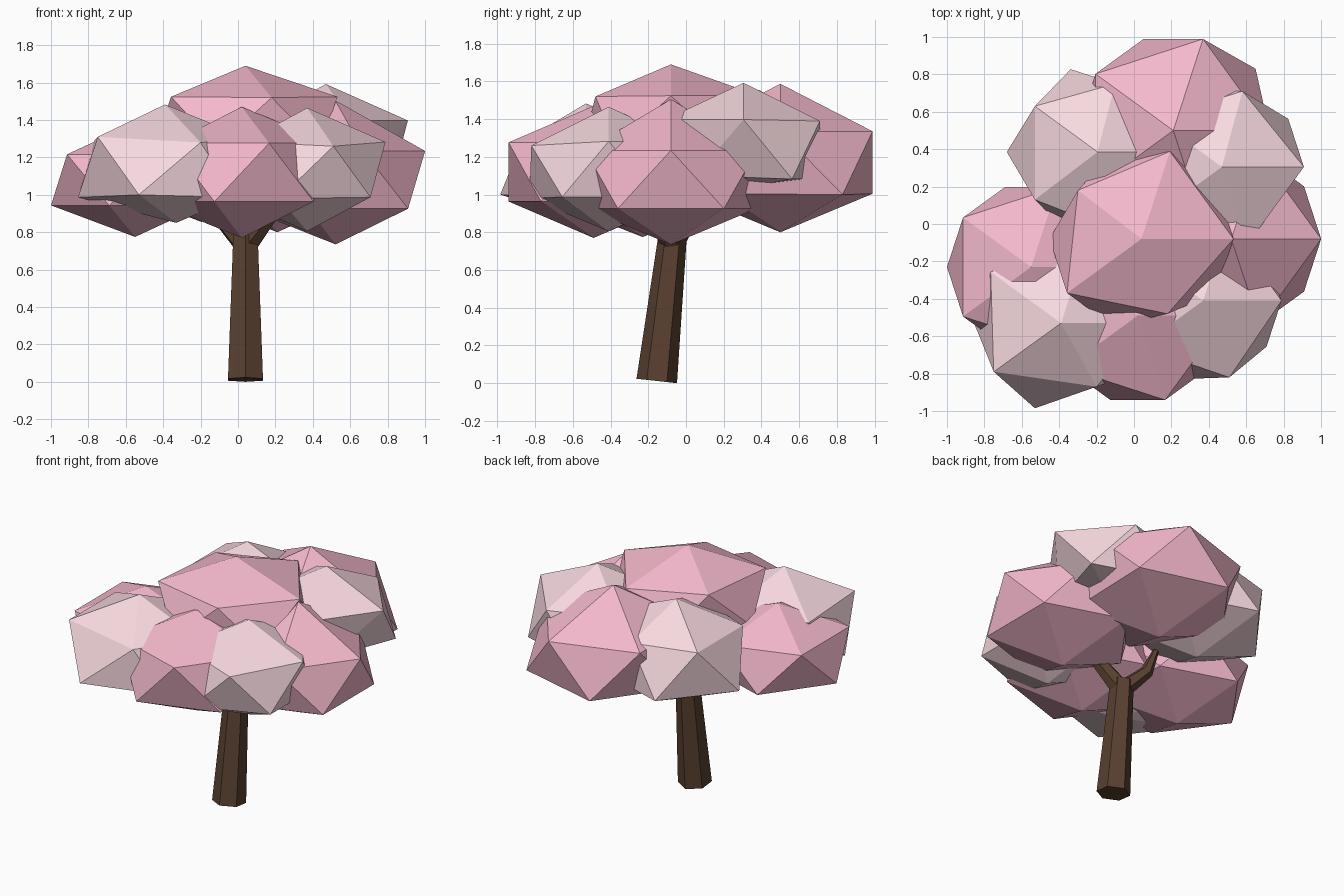
import bpy, bmesh, math
from mathutils import Matrix, Vector

if "Cube" in bpy.data.objects:
    bpy.data.objects.remove(bpy.data.objects["Cube"])


def material(name, color):
    m = bpy.data.materials.new(name)
    m.diffuse_color = (*color, 1)
    m.use_nodes = True
    m.node_tree.nodes["Principled BSDF"].inputs["Base Color"].default_value = m.diffuse_color
    return m


PINK = material("pink_blossom", (0.90, 0.48, 0.60))
PALE = material("pale_blossom", (0.93, 0.69, 0.74))
BARK = material("bark", (0.10, 0.052, 0.03))


def finish(bm, name, mat):
    bmesh.ops.recalc_face_normals(bm, faces=bm.faces)
    me = bpy.data.meshes.new(name)
    bm.to_mesh(me)
    bm.free()
    me.materials.append(mat)
    ob = bpy.data.objects.new(name, me)
    bpy.context.collection.objects.link(ob)
    return ob


def blob(name, center, r, rz, mat, pulls=()):
    """Squashed 20-sided ball; the corner nearest each pull point is moved there."""
    bm = bmesh.new()
    bmesh.ops.create_icosphere(bm, subdivisions=1, radius=1)
    bm.transform(Matrix.Translation(center) @ Matrix.Diagonal((r, r, rz, 1)))
    for p in map(Vector, pulls):
        min(bm.verts, key=lambda v: (v.co - p).length).co = p
    finish(bm, name, mat)


def limb(name, points, radii, sides=6, turn=math.pi / 2):
    """Tapered faceted tube through a few points."""
    pts = [Vector(p) for p in points]
    bm = bmesh.new()
    rings = []
    for i, (p, r) in enumerate(zip(pts, radii)):
        d = (pts[min(i + 1, len(pts) - 1)] - pts[max(i - 1, 0)]).normalized()
        q = Vector((0, 0, 1)).rotation_difference(d)
        rings.append([bm.verts.new(p + q @ Vector((
            r * math.cos(turn + math.tau * k / sides),
            r * math.sin(turn + math.tau * k / sides), 0))) for k in range(sides)])
    for a, b in zip(rings, rings[1:]):
        for k in range(sides):
            j = (k + 1) % sides
            bm.faces.new((a[k], a[j], b[j], b[k]))
    bm.faces.new(rings[0])
    bm.faces.new(rings[-1])
    finish(bm, name, BARK)


# Leaning trunk and its forked branches
limb("trunk", [(0.04, -0.155, 0.012), (0.04, -0.07, 0.79)], [0.108, 0.075])
limb("branch_right", [(0.05, -0.075, 0.74), (0.15, -0.12, 0.87), (0.24, -0.15, 0.97)],
     [0.065, 0.052, 0.04])
limb("branch_left", [(0.03, -0.07, 0.74), (-0.09, 0.02, 0.87), (-0.13, 0.06, 1.02)],
     [0.06, 0.042, 0.02])

# Blossom clumps: name, center, radius, half height, material, pulled corners
blob("clump_top", (0.04, -0.08, 1.39), 0.55, 0.30, PINK,
     [(0.18, -0.48, 1.52), (-0.30, 0.18, 1.53)])
blob("clump_right", (0.522, -0.08, 1.08), 0.535, 0.345, PINK, [(0.52, -0.08, 1.505)])
blob("clump_left", (-0.55, -0.23, 1.08), 0.503, 0.305, PINK)
blob("clump_front", (0.02, -0.49, 1.12), 0.53, 0.35, PINK)
blob("clump_back", (0.21, 0.50, 1.17), 0.575, 0.37, PINK,
     [(0.21, 0.50, 1.587), (0.65, 0.83, 1.0)])
blob("clump_front_left", (-0.39, -0.53, 1.14), 0.52, 0.343, PALE,
     [(-0.53, -0.985, 1.0), (-0.20, -0.87, 1.28), (-0.75, -0.79, 1.31), (-0.33, -0.5, 0.85)])
blob("clump_front_right", (0.37, -0.41, 1.135), 0.468, 0.33, PALE,
     [(0.22, -0.83, 0.98), (0.51, -0.82, 1.26)])
blob("clump_back_right", (0.47, 0.305, 1.24), 0.49, 0.352, PALE,
     [(0.46, 0.33, 1.04), (0.66, 0.05, 1.10), (0.58, 0.71, 1.39)])
blob("clump_back_left", (-0.195, 0.385, 1.205), 0.52, 0.35, PALE,
     [(-0.53, 0.63, 1.36), (-0.53, 0.13, 1.36), (-0.68, 0.385, 1.04), (-0.1, 0.75, 1.36)])
